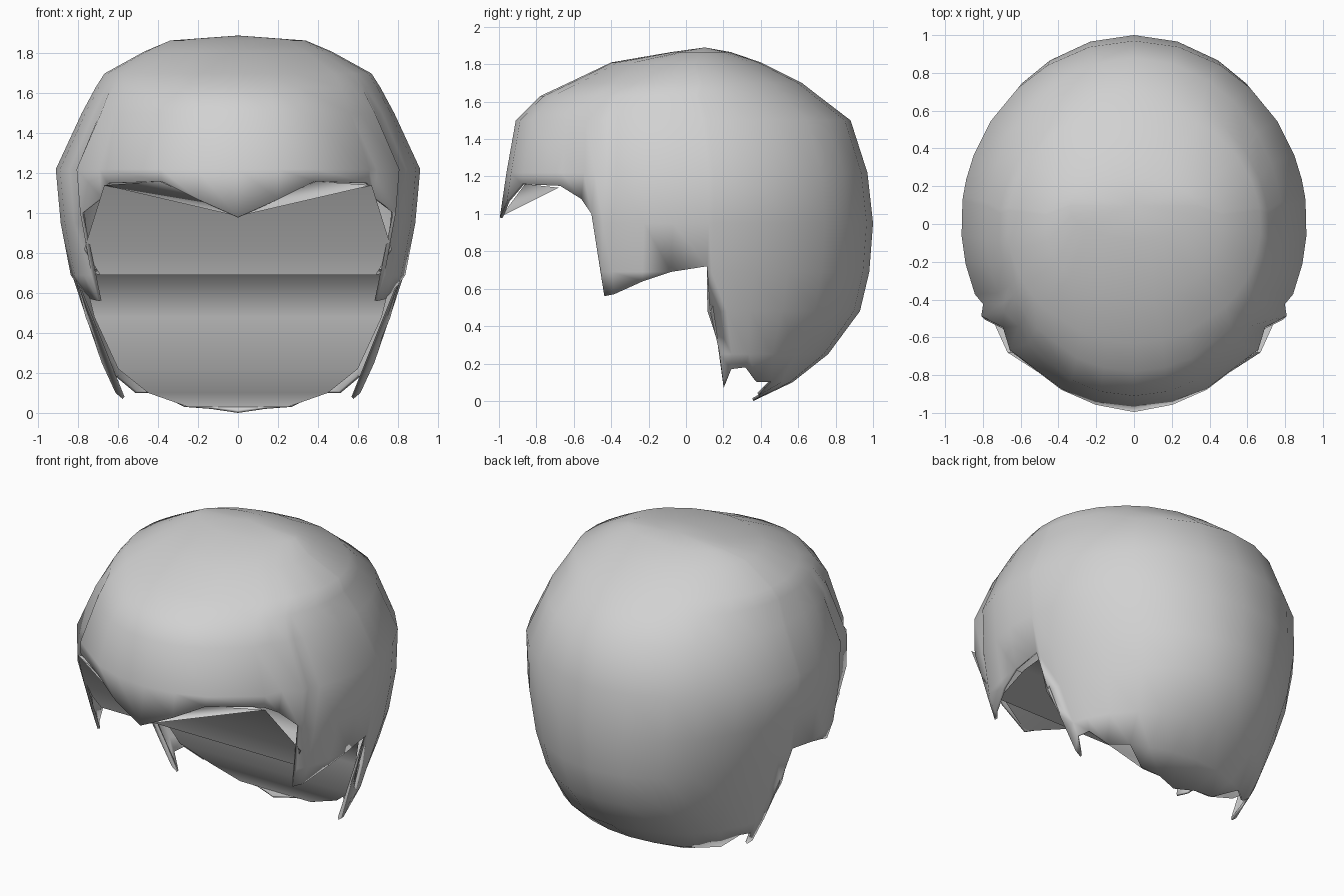
import bpy, bmesh, math

if "Cube" in bpy.data.objects:
    bpy.data.objects.remove(bpy.data.objects["Cube"], do_unlink=True)

mat = bpy.data.materials.new("hair grey")
mat.use_nodes = True
GREY = (0.64, 0.64, 0.64, 1)
mat.diffuse_color = GREY
mat.node_tree.nodes["Principled BSDF"].inputs["Base Color"].default_value = GREY

# Horizontal levels of the head of hair: z, half width, front y, back y
LEVELS = [(1.89, 0, .10, .10), (1.865, .34, -.08, .24), (1.81, .47, -.40, .40),
          (1.70, .67, -.63, .62), (1.63, .715, -.78, .71), (1.50, .785, -.91, .88),
          (1.22, .915, -.96, .97), (.95, .89, -1.0, 1.0), (.69, .84, -1.0, .98),
          (.48, .77, -.95, .93), (.25, .69, -.60, .76), (.10, .62, -.30, .57),
          (0, .50, .0, .36)]

# Cut line of the hair: angle from the front, lowest z, radial scale
HEM = [(0, .98, 1), (13, 1.07, 1), (25, 1.16, 1), (46, 1.15, 1), (53, 1.08, .95),
       (60, 1.0, 1.02), (63, .56, .98), (67, .57, 1), (77, .64, 1), (86, .69, 1),
       (97, .72, 1), (98.5, .07, 1), (104, .17, 1), (112, .18, 1), (124, .10, 1),
       (138, .10, 1), (150, .03, 1), (165, .02, 1), (180, .0, 1)]


def level_index(z):
    for i in range(len(LEVELS) - 1):
        top, low = LEVELS[i][0], LEVELS[i + 1][0]
        if z >= low:
            return i + (top - z) / (top - low)


def surface_point(angle, index, scale, side):
    i = min(int(index), len(LEVELS) - 2)
    f = index - i
    z, a, front, back = [p + (q - p) * f for p, q in zip(LEVELS[i], LEVELS[i + 1])]
    s, c = math.sin(math.radians(angle)), math.cos(math.radians(angle))
    mid, half = (front + back) / 2, (back - front) / 2
    return (side * a * s * scale, mid - half * c * scale, z)


def make_object(name, bm):
    mesh = bpy.data.meshes.new(name)
    bm.to_mesh(mesh)
    bm.free()
    mesh.materials.append(mat)
    ob = bpy.data.objects.new(name, mesh)
    bpy.context.collection.objects.link(ob)
    for p in mesh.polygons:
        p.use_smooth = True
    return ob


# Hair shell: each column follows the shared levels down to its own cut height
bm = bmesh.new()
columns = [(t, z, s, 1) for t, z, s in HEM] + [(t, z, s, -1) for t, z, s in HEM[-2:0:-1]]
crown = bm.verts.new((0, .10, 1.89))
grid = []
for t, z, scale, side in columns:
    end = level_index(z)
    col = []
    for k in list(range(1, math.ceil(end - .05))) + [end]:
        # The inset at the temples fades in below the crown
        fade = 1 + (scale - 1) * min(1, max(0, (k - 4) / 2))
        col.append(bm.verts.new(surface_point(t, k, fade, side)))
    grid.append(col)
for i, a in enumerate(grid):
    b = grid[(i + 1) % len(grid)]
    bm.faces.new((crown, a[0], b[0]))
    n = min(len(a), len(b))
    for r in range(n - 1):
        bm.faces.new((a[r], a[r + 1], b[r + 1], b[r]))
    # Fan from the shorter column down the longer one
    for r in range(n - 1, len(a) - 1):
        bm.faces.new((a[r], a[r + 1], b[-1]))
    for r in range(n - 1, len(b) - 1):
        bm.faces.new((a[-1], b[r + 1], b[r]))
shell = make_object("hair_shell", bm)
solid = shell.modifiers.new("thickness", "SOLIDIFY")
solid.thickness = .015
solid.offset = -1


def cross_sheet(name, profile):
    """Sheet across the head through mirrored pairs of points."""
    bm = bmesh.new()
    pairs = [(bm.verts.new((-x, y, z)), bm.verts.new((x, y, z))) for x, y, z in profile]
    for (a, b), (c, d) in zip(pairs, pairs[1:]):
        bm.faces.new((a, c, d, b))
    return make_object(name, bm)


# Inner face closing the opening below the fringe
cross_sheet("face_lining", [(.67, -.68, 1.14), (.77, -.46, .82), (.69, -.41, .69)])

# Underside of the fringe, from its edge back to the top of the lining
bm = bmesh.new()
peak = bm.verts.new((0, -.99, .985))
corners = []
for side in (-1, 1):
    corner = bm.verts.new((side * .67, -.68, 1.14))
    arch = bm.verts.new((side * .39, -.86, 1.16))
    bm.faces.new((peak, arch, corner))
    corners.append(corner)
bm.faces.new((peak, *corners))
make_object("fringe_underside", bm)

# Underside from the cheek tips back and down to the nape
cross_sheet("hair_underside",
            [(.69, -.41, .69), (.77, -.08, .71), (.78, .13, .72), (.72, .17, .48),
             (.60, .27, .22), (.45, .36, .10), (.25, .38, .03)])
